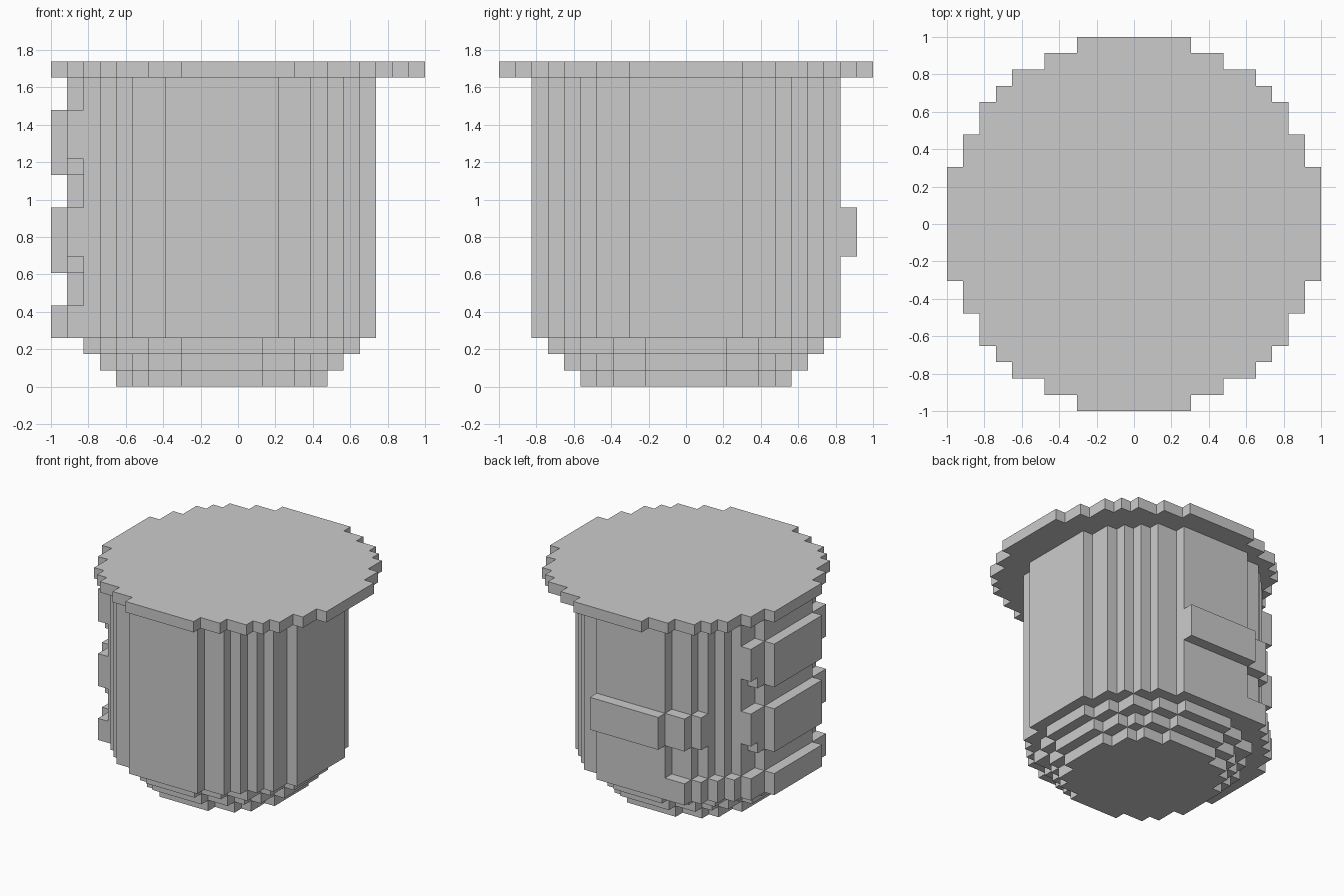
import bpy, bmesh, math
from mathutils import Vector

if "Cube" in bpy.data.objects:
    bpy.data.objects.remove(bpy.data.objects["Cube"])

V = 2 / 23          # edge length of one block
BODY_X = -1         # the cup sits one block left of the lid centre


def disc(diameter):
    """Grid cells of a stepped circle."""
    r = diameter / 2
    n = diameter // 2
    return {(i, j) for i in range(-n, n + 1) for j in range(-n, n + 1)
            if i * i + j * j < r * r}


def stack(cells, z0, z1):
    return {(i, j, k) for i, j in cells for k in range(z0, z1)}


def block_object(name, blocks, dx=0):
    """Outer skin of a set of blocks, with flat areas merged."""
    bm = bmesh.new()
    for b in blocks:
        c = Vector(b) + Vector((0, 0, 0.5))
        for axis in range(3):
            for s in (-1, 1):
                n = [0, 0, 0]
                n[axis] = s
                if tuple(p + q for p, q in zip(b, n)) in blocks:
                    continue
                u, w = Vector((0, 0, 0)), Vector((0, 0, 0))
                u[(axis + 1) % 3] = 0.5
                w[(axis + 2) % 3] = 0.5 * s
                m = c + Vector(n) * 0.5 + Vector((dx, 0, 0))
                bm.faces.new([bm.verts.new(p * V) for p in
                              (m - u - w, m + u - w, m + u + w, m - u + w)])
    bmesh.ops.remove_doubles(bm, verts=bm.verts, dist=1e-4)
    bmesh.ops.dissolve_limit(bm, angle_limit=math.radians(1),
                             verts=bm.verts, edges=bm.edges)
    mesh = bpy.data.meshes.new(name)
    bm.to_mesh(mesh)
    bm.free()
    obj = bpy.data.objects.new(name, mesh)
    bpy.context.collection.objects.link(obj)
    return obj


# Lid and cup with a stepped base
block_object("lid", stack(disc(23), 19, 20))
cup = stack(disc(19), 3, 19)
for level, diameter in enumerate((13, 15, 17)):
    cup |= stack(disc(diameter), level, level + 1)
block_object("cup", cup, BODY_X)

# Raised bands, one block proud of the cup wall
shell = disc(21) - disc(19)
side = {c for c in shell if c[0] <= -9 and abs(c[1]) <= 5}
side_short = {c for c in side if abs(c[1]) <= 4}
back = {c for c in shell if c[1] >= 8 and -6 <= c[0] <= 3}
corner = {c for c in shell if c[1] > 0 and c[0] <= -4}

block_object("upper_side_band",
             stack(side, 14, 17) | stack(side_short, 13, 14), BODY_X)
block_object("middle_side_band",
             stack(side, 8, 11) | stack(side_short, 7, 8), BODY_X)
block_object("back_band", stack(back, 8, 11), BODY_X)
block_object("lower_band", stack(side | corner, 3, 5), BODY_X)
